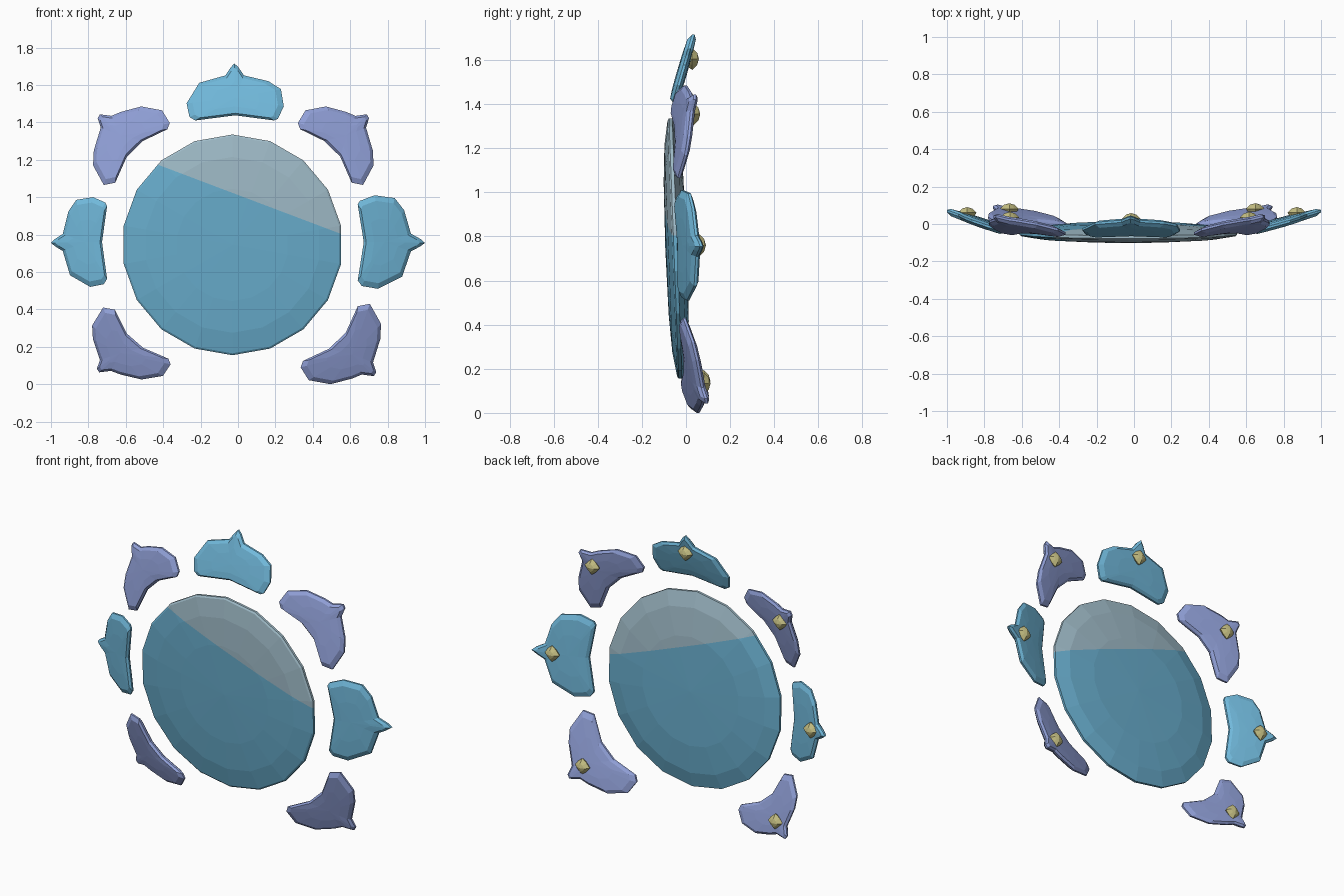
import bpy, bmesh, math
from mathutils import Vector

cube = bpy.data.objects.get("Cube")
if cube:
    bpy.data.objects.remove(cube)


def material(name, r, g, b):
    m = bpy.data.materials.new(name)
    m.use_nodes = True
    m.diffuse_color = (r, g, b, 1)
    m.node_tree.nodes["Principled BSDF"].inputs["Base Color"].default_value = (r, g, b, 1)
    return m


SKY = material("sky blue", 0.165, 0.485, 0.71)
LAKE = material("lake blue", 0.14, 0.42, 0.61)
MIST = material("pale grey blue", 0.35, 0.50, 0.58)
VIOLET = material("periwinkle", 0.28, 0.35, 0.68)
GOLD = material("pale gold", 0.57, 0.53, 0.23)

MID_Z = 0.745


def lean(x, y, z):
    """The whole model leans slightly forward at the top."""
    return Vector((x, y - 0.038 * (z - MID_Z), z))


def skin(rings, front, back):
    """Bridge rings of points and close both ends with fans."""
    bm = bmesh.new()
    loops = [[bm.verts.new(p) for p in ring] for ring in rings]
    n = len(loops[0])
    for a, b in zip(loops, loops[1:]):
        for i in range(n):
            j = (i + 1) % n
            bm.faces.new((a[i], a[j], b[j], b[i]))
    for loop, tip in ((loops[0], front), (loops[-1], back)):
        v = bm.verts.new(tip)
        for i in range(n):
            bm.faces.new((loop[i], loop[(i + 1) % n], v))
    bmesh.ops.recalc_face_normals(bm, faces=bm.faces)
    return bm


def finish(bm, name, *mats):
    mesh = bpy.data.meshes.new(name)
    bm.to_mesh(mesh)
    bm.free()
    for m in mats:
        mesh.materials.append(m)
    obj = bpy.data.objects.new(name, mesh)
    bpy.context.collection.objects.link(obj)


# Central lens-shaped disc, split into two colours by a slanted cut
def ring(r, y, n=18, cx=-0.03):
    angles = [math.pi / 2 + math.tau * i / n for i in range(n)]
    return [lean(cx + r * math.cos(a), y, MID_Z + r * math.sin(a)) for a in angles]


profile = [(0.3, -0.09), (0.47, -0.08), (0.58, -0.062), (0.59, -0.055),
           (0.59, -0.04), (0.5, -0.016), (0.33, 0.0)]
disc = skin([ring(r, y) for r, y in profile],
            lean(-0.03, -0.094, MID_Z), lean(-0.03, 0.005, MID_Z))
cut_point, cut_normal = Vector((0.56, 0, 0.80)), Vector((0.378, 0, 1)).normalized()
bmesh.ops.bisect_plane(disc, geom=disc.verts[:] + disc.edges[:] + disc.faces[:],
                       plane_co=cut_point, plane_no=cut_normal)
for f in disc.faces:
    f.material_index = int((f.calc_center_median() - cut_point).dot(cut_normal) > 0)
finish(disc, "centre_disc", LAKE, MIST)

# Petal outlines in unit space, with the tip pointing outward
POINTED = [(.94, .03), (1, .25), (.97, .55), (.84, .69), (.59, .79), (.53, .94),
           (.49, 1), (.45, .92), (.4, .79), (.13, .66), (0, .3), (.03, .06),
           (.09, 0), (.5, .09), (.9, 0)]
CORNER = [(0, .79), (.1, .95), (.37, 1), (.64, .93), (.76, .88), (.91, .9),
          (.94, .85), (.9, .73), (.99, .44), (1, .25), (.86, 0), (.71, .03),
          (.56, .36), (.35, .56), (.03, .71)]


def pointed_depth(u, w):
    return -0.03 + 0.1 * w


def corner_depth(u, w):
    return -0.03 + 0.1 * (u + w - 0.75) / 1.1


# Scale and depth of each layer of a petal, front to back
LAYERS = [(0.5, -0.025), (0.88, -0.021), (1, -0.006), (1, 0.006), (0.88, 0.018), (0.5, 0.022)]


def petal(name, outline, depth, centre, gem, mat, origin, du, dw):
    def place(u, w, dy):
        x = origin[0] + u * du[0] + w * dw[0]
        z = origin[1] + u * du[1] + w * dw[1]
        return lean(x, depth(u, w) + dy, z)

    cu, cw = centre
    rings = [[place(cu + (u - cu) * s, cw + (w - cw) * s, dy) for u, w in outline]
             for s, dy in LAYERS]
    finish(skin(rings, place(cu, cw, -0.026), place(cu, cw, 0.023)), name + "_petal", mat)

    # Faceted stud on the back of the petal
    base = place(*gem, 0.015)
    rings = []
    for r, y in ((0.035, -0.01), (0.05, 0.012), (0.028, 0.034)):
        rings.append([base + Vector((math.sin(i * math.pi / 4) * r * (1 - i % 2 * 0.22), y,
                                     math.cos(i * math.pi / 4) * r * (1 - i % 2 * 0.22)))
                      for i in range(8)])
    finish(skin(rings, base - Vector((0, 0.02, 0)), base + Vector((0, 0.042, 0))),
           name + "_stud", GOLD)


# Blue petals: top and both sides
for name, origin, du, dw in (
        ("top", (-0.275, 1.41), (0.52, 0), (0, 0.305)),
        ("left", (0.64, 0.51), (0, 0.5), (0.36, 0)),
        ("right", (-0.70, 0.52), (0, 0.48), (-0.3, 0))):
    petal(name, POINTED, pointed_depth, (0.5, 0.4), (0.5, 0.64), SKY, origin, du, dw)

# Violet petals: the four diagonals
for name, origin, du, dw in (
        ("upper_left", (0.32, 1.065), 0.405, 0.42),
        ("upper_right", (-0.365, 1.065), -0.41, 0.42),
        ("lower_left", (0.335, 0.43), 0.43, -0.43),
        ("lower_right", (-0.36, 0.41), -0.42, -0.385)):
    petal(name, CORNER, corner_depth, (0.64, 0.63), (0.73, 0.69), VIOLET,
          origin, (du, 0), (0, dw))
